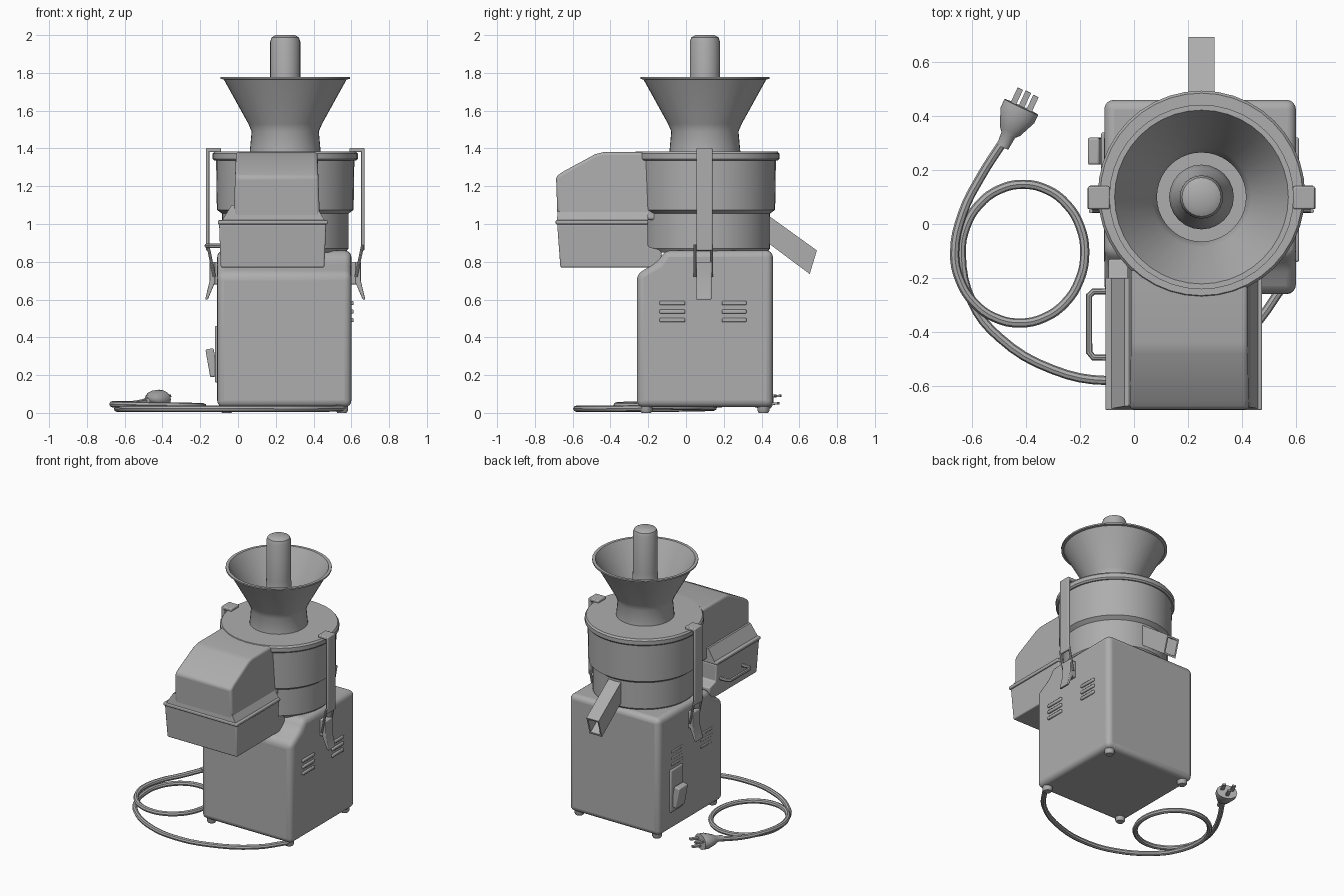
import bpy, bmesh, math
from mathutils import Vector, Matrix

if "Cube" in bpy.data.objects:
    bpy.data.objects.remove(bpy.data.objects["Cube"])

steel = bpy.data.materials.new("grey_metal")
steel.diffuse_color = (0.42, 0.42, 0.42, 1)
steel.use_nodes = True
steel.node_tree.nodes["Principled BSDF"].inputs["Base Color"].default_value = steel.diffuse_color
CX, CY = 0.25, 0.11   # axis of bowl and hopper


def finish(ob, bevel=0, segs=3, angle=35):
    ob.data.materials.clear()
    ob.data.materials.append(steel)
    bpy.ops.object.select_all(action='DESELECT')
    ob.select_set(True)
    bpy.context.view_layer.objects.active = ob
    if bevel:
        m = ob.modifiers.new("bevel", 'BEVEL')
        m.width, m.segments, m.limit_method = bevel, segs, 'ANGLE'
        m.angle_limit = math.radians(25)
    bpy.ops.object.shade_smooth_by_angle(angle=math.radians(angle))
    return ob


def from_bm(name, bm, **kw):
    bmesh.ops.remove_doubles(bm, verts=bm.verts, dist=1e-5)
    bmesh.ops.recalc_face_normals(bm, faces=bm.faces)
    me = bpy.data.meshes.new(name)
    bm.to_mesh(me)
    bm.free()
    ob = bpy.data.objects.new(name, me)
    bpy.context.collection.objects.link(ob)
    return finish(ob, **kw)


def prism(name, yz, x0, x1, taper=None, **kw):
    """Side profile extruded along x; taper(z) narrows the width."""
    bm = bmesh.new()
    mid, half = (x0 + x1) / 2, (x1 - x0) / 2
    rows = [[bm.verts.new((mid + s * half * (taper(z) if taper else 1), y, z))
             for y, z in yz] for s in (-1, 1)]
    n = len(yz)
    for i in range(n):
        j = (i + 1) % n
        bm.faces.new((rows[0][i], rows[0][j], rows[1][j], rows[1][i]))
    bm.faces.new(rows[0])
    bm.faces.new(rows[1])
    return from_bm(name, bm, **kw)


def box(name, x, y, z, **kw):
    return prism(name, [(y[0], z[0]), (y[1], z[0]), (y[1], z[1]), (y[0], z[1])], x[0], x[1], **kw)


def lathe(name, prof, cx, cy, segs=40, **kw):
    bm = bmesh.new()
    rings = [[bm.verts.new((cx + r * math.cos(2 * math.pi * i / segs),
                            cy + r * math.sin(2 * math.pi * i / segs), z))
              for i in range(segs)] for r, z in prof]
    for a, b in zip(rings, rings[1:]):
        for i in range(segs):
            j = (i + 1) % segs
            bm.faces.new((a[i], a[j], b[j], b[i]))
    return from_bm(name, bm, **kw)


def tube(name, pts, r, smooth=True):
    cu = bpy.data.curves.new(name, 'CURVE')
    cu.dimensions, cu.bevel_depth, cu.bevel_resolution = '3D', r, 2
    cu.use_fill_caps = True
    cu.resolution_u = 4
    if smooth:
        sp = cu.splines.new('BEZIER')
        sp.bezier_points.add(len(pts) - 1)
        for p, co in zip(sp.bezier_points, pts):
            p.co, p.handle_left_type, p.handle_right_type = co, 'AUTO', 'AUTO'
    else:
        sp = cu.splines.new('POLY')
        sp.points.add(len(pts) - 1)
        for p, co in zip(sp.points, pts):
            p.co = (*co, 1)
    ob = bpy.data.objects.new(name, cu)
    bpy.context.collection.objects.link(ob)
    bpy.ops.object.select_all(action='DESELECT')
    ob.select_set(True)
    bpy.context.view_layer.objects.active = ob
    bpy.ops.object.convert(target='MESH')
    return finish(bpy.context.object)


# Motor housing with sloped front top, on four feet
prism("motor_housing", [(-0.26, 0.03), (0.46, 0.03), (0.46, 0.86), (-0.11, 0.86),
                        (-0.15, 0.80), (-0.26, 0.735)], -0.11, 0.60, bevel=0.035, segs=4)
for x in (-0.06, 0.55):
    for y in (-0.21, 0.41):
        lathe("foot", [(0, 0), (0.025, 0), (0.032, 0.012), (0.032, 0.06), (0, 0.06)], x, y, 16)

# Bowl, lid, hopper and pusher
lathe("bowl", [(0, 0.85), (0.32, 0.85), (0.335, 0.87), (0.335, 1.055), (0.362, 1.075),
               (0.366, 1.34), (0, 1.34)], CX, CY)
lathe("lid", [(0, 1.335), (0.375, 1.335), (0.384, 1.345), (0.384, 1.372), (0.375, 1.384),
              (0, 1.384)], CX, CY)
lathe("hopper", [(0.188, 1.38), (0.178, 1.49), (0.195, 1.53), (0.325, 1.765), (0.342, 1.768),
                 (0.342, 1.778), (0.322, 1.778), (0.185, 1.535), (0.165, 1.49), (0.165, 1.385)],
      CX, CY - 0.01)
lathe("pusher", [(0, 1.385), (0.12, 1.385), (0.12, 1.5), (0.108, 1.56), (0.084, 1.62),
                 (0.08, 1.7), (0.08, 1.965), (0.072, 1.988), (0.05, 2.0), (0, 2.0)], CX, CY - 0.01, 24)

# Front chute: hood, flared skirt, rim and catch tray
prism("chute_hood", [(-0.68, 1.02), (-0.688, 1.25), (-0.655, 1.275), (-0.48, 1.37), (-0.44, 1.38),
                     (-0.05, 1.38), (-0.05, 1.02)], -0.015, 0.425,
      taper=lambda z: 1.04 - 0.06 * (z - 1.02) / 0.36, bevel=0.015)
prism("chute_skirt", [(-0.685, 1.01), (-0.675, 1.10), (-0.2, 1.10), (-0.2, 1.01)], -0.09, 0.465,
      taper=lambda z: 1 if z < 1.05 else 0.8)
box("chute_rim", (-0.106, 0.475), (-0.69, -0.2), (0.998, 1.02), bevel=0.006)
prism("catch_tray", [(-0.682, 1.0), (-0.665, 0.77), (-0.13, 0.77), (-0.13, 0.86), (-0.2, 0.88),
                     (-0.2, 1.0)], -0.10, 0.466,
      taper=lambda z: 0.97 + 0.03 * (z - 0.77) / 0.23, bevel=0.008)
tube("tray_handle", [(-0.08, -0.25, 0.885), (-0.15, -0.25, 0.885), (-0.166, -0.265, 0.885),
                     (-0.166, -0.475, 0.885), (-0.15, -0.495, 0.885), (-0.08, -0.495, 0.885)],
     0.012, smooth=False)

# Rear spout: open square tube sloping down
bm = bmesh.new()
ends = []
for w, top, bot in ((0.048, (0.36, 1.10), (0.36, 0.955)), (0.048, (0.693, 0.86), (0.655, 0.735)),
                    (0.038, (0.688, 0.848), (0.658, 0.748)), (0.038, (0.50, 0.98), (0.47, 0.89))):
    ends.append([bm.verts.new((CX + s * w, *p)) for s, p in ((-1, top), (1, top), (1, bot), (-1, bot))])
for a, b in zip(ends, ends[1:]):
    for i in range(4):
        j = (i + 1) % 4
        bm.faces.new((a[i], a[j], b[j], b[i]))
bm.faces.new(ends[0])
bm.faces.new(ends[-1])
from_bm("rear_spout", bm)


# Side latches: hooked strap, hinge block, lever; mirrored about the bowl axis
def side(s, a, b):
    """Distances a..b from the bowl axis as an ordered x range."""
    return tuple(sorted((CX + s * a, CX + s * b)))


for s in (-1, 1):
    box("latch_strap", side(s, 0.402, 0.42), (0.055, 0.14), (0.86, 1.395), bevel=0.006)
    box("latch_hook", side(s, 0.34, 0.42), (0.055, 0.14), (1.38, 1.402), bevel=0.006)
    box("latch_hinge", side(s, 0.34, 0.395), (0.065, 0.13), (0.68, 0.80), bevel=0.008)
    for y in (0.048, 0.135):
        tube("latch_link", [(CX + s * 0.41, y, 0.89), (CX + s * 0.375, y, 0.72)], 0.008, smooth=False)
    bm = bmesh.new()
    prof = [(0.372, 0.80), (0.40, 0.80), (0.40, 0.70), (0.424, 0.60), (0.41, 0.60), (0.372, 0.69)]
    rows = [[bm.verts.new((CX + s * d, y, z)) for d, z in prof] for y in (0.055, 0.135)]
    for i in range(6):
        j = (i + 1) % 6
        bm.faces.new((rows[0][i], rows[0][j], rows[1][j], rows[1][i]))
    bm.faces.new(rows[0])
    bm.faces.new(rows[1])
    from_bm("latch_lever", bm, bevel=0.005)
    # Cooling louvres
    for y0, y1 in ((-0.14, -0.005), (0.19, 0.32)):
        for z in (0.49, 0.535, 0.58):
            box("vent_louvre", side(s, 0.345, 0.362), (y0, y1), (z - 0.01, z + 0.012), bevel=0.006, segs=2)

# Switch plate and tilted switch on the left side
box("switch_plate", (-0.122, -0.10), (0.20, 0.34), (0.16, 0.46), bevel=0.008)
sw = box("switch_block", (-0.022, 0.022), (0.22, 0.32), (-0.075, 0.075), bevel=0.008)
sw.matrix_world = Matrix.Translation((-0.138, 0, 0.265)) @ Matrix.Rotation(math.radians(-10), 4, 'Y')

# Power cord with one coil, leading to the plug
path = [(0.56, -0.22, 0.025), (0.42, -0.40, 0.022), (0.15, -0.545, 0.022), (-0.1, -0.58, 0.022),
        (-0.3, -0.54, 0.022), (-0.5, -0.42, 0.022), (-0.6, -0.29, 0.022)]
for i in range(17):
    a = math.pi - i * math.pi / 8
    path.append((-0.405 + 0.235 * math.cos(a) - 0.025 * (i / 16), -0.11 + 0.257 * math.sin(a),
                 0.022 + 0.024 * i / 16))
path += [(-0.635, 0.04, 0.046), (-0.565, 0.18, 0.046), (-0.485, 0.305, 0.06)]
tube("power_cord", path, 0.017)

plug = lathe("plug", [(0, 0), (0.02, 0), (0.024, 0.05), (0.036, 0.065), (0.06, 0.13),
                      (0.06, 0.165), (0, 0.165)], 0, 0, 16)
aim = Vector((0.42, 0.9, 0.06)).to_track_quat('Z', 'Y').to_matrix().to_4x4()
place = Matrix.Translation((-0.487, 0.285, 0.062)) @ aim
plug.matrix_world = place @ Matrix.Diagonal((1.15, 0.85, 1, 1))
for x, y in ((-0.032, 0.015), (0.032, 0.015), (0, -0.025)):
    prong = box("plug_prong", (x - 0.011, x + 0.011), (y - 0.006, y + 0.006), (0.16, 0.225))
    prong.matrix_world = place
